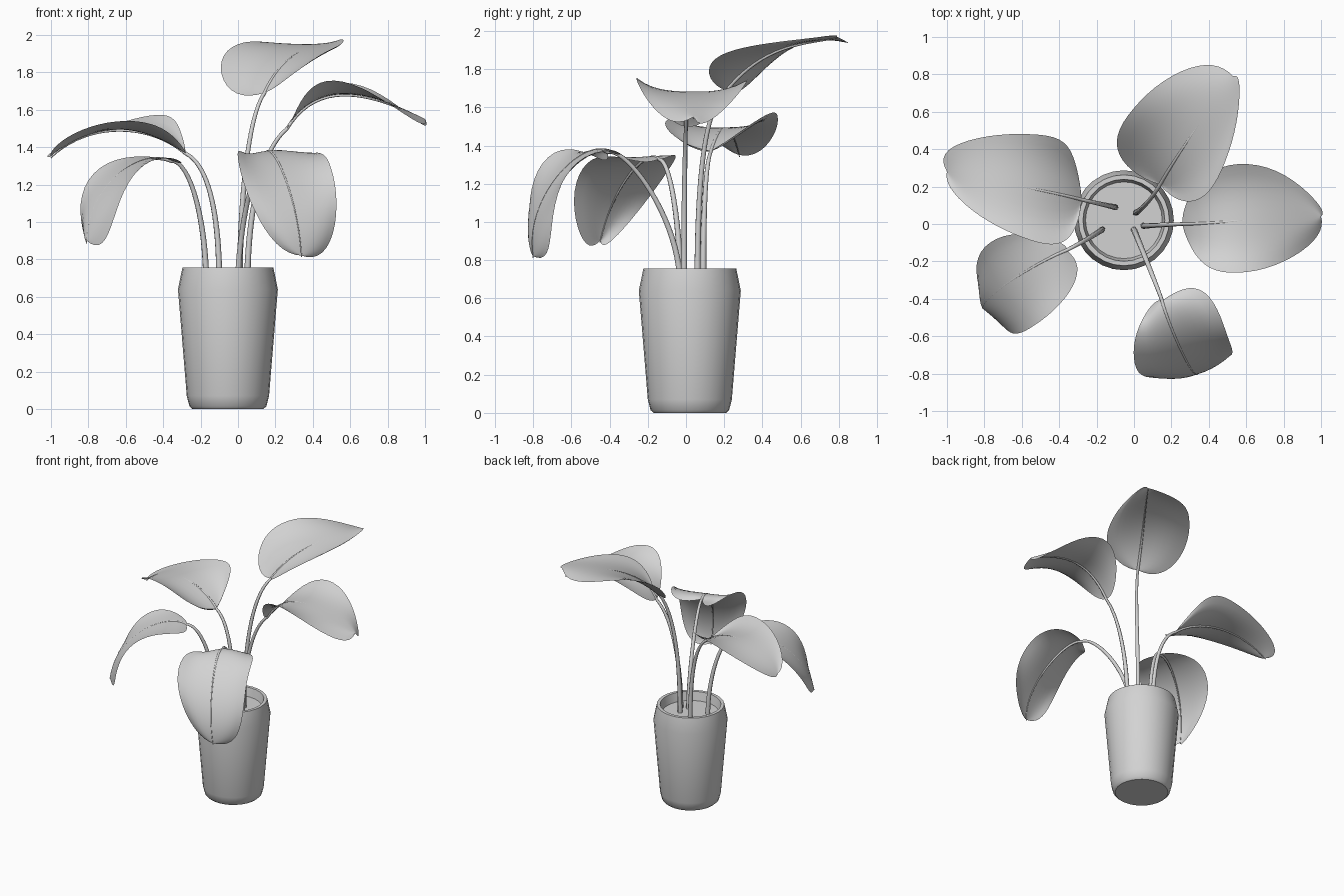
import bpy, bmesh, math
from mathutils import Vector

cube = bpy.data.objects.get("Cube")
if cube:
    bpy.data.objects.remove(cube, do_unlink=True)

# One plain grey for the whole plant
shade = (0.65, 0.65, 0.65, 1)
grey = bpy.data.materials.new("plain_grey")
grey.use_nodes = True
grey.diffuse_color = shade
for node in grey.node_tree.nodes:
    if node.type == 'BSDF_PRINCIPLED':
        node.inputs["Base Color"].default_value = shade

SOIL_HEIGHT = 0.69


def finish(name, data, angle):
    """Link, colour and smooth an object."""
    obj = bpy.data.objects.new(name, data)
    bpy.context.collection.objects.link(obj)
    data.materials.append(grey)
    bpy.ops.object.select_all(action='DESELECT')
    obj.select_set(True)
    bpy.context.view_layer.objects.active = obj
    if obj.type == 'CURVE':
        bpy.ops.object.convert(target='MESH')
    bpy.ops.object.shade_smooth_by_angle(angle=math.radians(angle))


def finish_mesh(name, bm, angle):
    mesh = bpy.data.meshes.new(name)
    bm.to_mesh(mesh)
    bm.free()
    finish(name, mesh, angle)


def make_pot():
    """Lathed pot with a tapered wall, a bevelled rim and flat soil."""
    bm = bmesh.new()
    profile = [(0, 0), (.19, 0), (.206, .015), (.22, .07), (.267, .64),
               (.243, .757), (.219, .757), (.205, SOIL_HEIGHT), (0, SOIL_HEIGHT)]
    verts = [bm.verts.new((radius, 0, z)) for radius, z in profile]
    edges = [bm.edges.new(pair) for pair in zip(verts, verts[1:])]
    bmesh.ops.spin(bm, geom=verts + edges, axis=(0, 0, 1), cent=(0, 0, 0),
                   angle=math.tau, steps=28)
    bmesh.ops.remove_doubles(bm, verts=bm.verts, dist=1e-4)
    bmesh.ops.recalc_face_normals(bm, faces=bm.faces)
    bmesh.ops.translate(bm, verts=bm.verts, vec=(-.054, .02, 0))
    finish_mesh("pot", bm, 35)


def through(points, t):
    """Smooth curve through evenly spaced points."""
    last = len(points) - 1
    total = Vector((0, 0, 0))
    for i, point in enumerate(points):
        weight = 1
        for j in range(last + 1):
            if j != i:
                weight *= (t * last - j) / (i - j)
        total += point * weight
    return total


def fullness(t):
    """Blade width along its length: blunt at both ends."""
    return math.sqrt(max(0, 1 - abs(2 * t - 1) ** 2.5))


def make_blade(name, rib, left, right, rows=28, half=6):
    """Curved sheet; each side is steered by near, middle and far edge points."""
    def offsets(side):
        return [(Vector(point) - through(rib, at)) / fullness(at)
                for point, at in zip(side, (.2, .5, .8))]

    left, right = offsets(left), offsets(right)
    bm = bmesh.new()
    grid = []
    for i in range(rows + 1):
        t = (1 - math.cos(math.pi * i / rows)) / 2
        centre = through(rib, t)
        a, b = [through(side, (t - .2) / .6) * fullness(t) for side in (left, right)]
        row = []
        for j in range(-half, half + 1):
            v = j / half
            # nearly flat beside the midrib, curling toward the edges
            row.append(bm.verts.new(centre + (b - a) * v / 2 + (a + b) * abs(v) ** 3 / 2))
        grid.append(row)
    for row, following in zip(grid, grid[1:]):
        for j in range(2 * half):
            bm.faces.new((row[j], row[j + 1], following[j + 1], following[j]))
    bmesh.ops.remove_doubles(bm, verts=bm.verts, dist=1e-4)
    finish_mesh(name, bm, 180)


def make_stem(name, foot, rib, steps=20):
    """Tapered stalk rising from the soil and running on as the midrib."""
    root = rib[0]
    base = Vector((*foot, SOIL_HEIGHT - .03))
    rise = base + Vector((0, 0, .5 * (root.z - base.z)))
    arrive = root - (rib[1] - root) * .6
    path = []
    for i in range(steps):
        t = i / steps
        s = 1 - t
        path.append(base * s ** 3 + rise * 3 * s * s * t
                    + arrive * 3 * s * t * t + root * t ** 3)
    path += [through(rib, i / steps) for i in range(steps + 1)]

    curve = bpy.data.curves.new(name, 'CURVE')
    curve.dimensions = '3D'
    curve.bevel_depth = .017
    curve.bevel_resolution = 2
    curve.use_fill_caps = True
    spline = curve.splines.new('POLY')
    spline.points.add(len(path) - 1)
    for i, (point, place) in enumerate(zip(spline.points, path)):
        t = i / (len(path) - 1)
        point.co = (place.x, place.y, place.z - .008 * t, 1)
        point.radius = 1 - .85 * t
    finish(name, curve, 60)


def make_leaf(place, foot, rib, left, right):
    rib = [Vector(point) for point in rib]
    make_stem(place + "_stem", foot, rib)
    make_blade(place + "_leaf", rib, left, right)


make_pot()

# Tall leaf leaning to the back
make_leaf("back", foot=(.01, .06),
          rib=[(.14, .21, 1.69), (.27, .42, 1.87), (.41, .62, 1.94), (.53, .79, 1.97)],
          left=[(-.09, .41, 1.8), (0, .62, 1.95), (.24, .81, 1.95)],
          right=[(.36, .14, 1.84), (.49, .34, 1.92), (.56, .63, 1.96)])

# Wide arching leaf on the left
make_leaf("left", foot=(.05, -.01),
          rib=[(.26, 0, 1.5), (.47, .01, 1.67), (.73, .03, 1.66), (1, .04, 1.55)],
          left=[(.37, .24, 1.66), (.61, .32, 1.74), (.88, .21, 1.6)],
          right=[(.36, -.2, 1.68), (.56, -.26, 1.75), (.84, -.18, 1.61)])

# Wide arching leaf on the right
make_leaf("right", foot=(-.1, .09),
          rib=[(-.28, .13, 1.37), (-.5, .18, 1.48), (-.76, .23, 1.48), (-1, .28, 1.35)],
          left=[(-.39, -.1, 1.49), (-.6, -.07, 1.54), (-.86, .07, 1.48)],
          right=[(-.36, .42, 1.56), (-.56, .48, 1.55), (-.87, .45, 1.44)])

# Drooping leaf at the front right
make_leaf("front_right", foot=(-.17, -.03),
          rib=[(-.36, -.14, 1.33), (-.54, -.23, 1.32), (-.72, -.35, 1.17), (-.81, -.45, .9)],
          left=[(-.35, -.37, 1.34), (-.53, -.54, 1.28), (-.66, -.58, 1.03)],
          right=[(-.53, -.06, 1.35), (-.77, -.1, 1.26), (-.84, -.28, 1.02)])

# Drooping leaf at the front
make_leaf("front", foot=(0, -.03),
          rib=[(.15, -.41, 1.37), (.21, -.58, 1.33), (.29, -.75, 1.12), (.34, -.8, .82)],
          left=[(.41, -.4, 1.37), (.5, -.6, 1.28), (.52, -.7, 1)],
          right=[(.04, -.52, 1.36), (0, -.72, 1.34), (.08, -.82, 1.08)])
